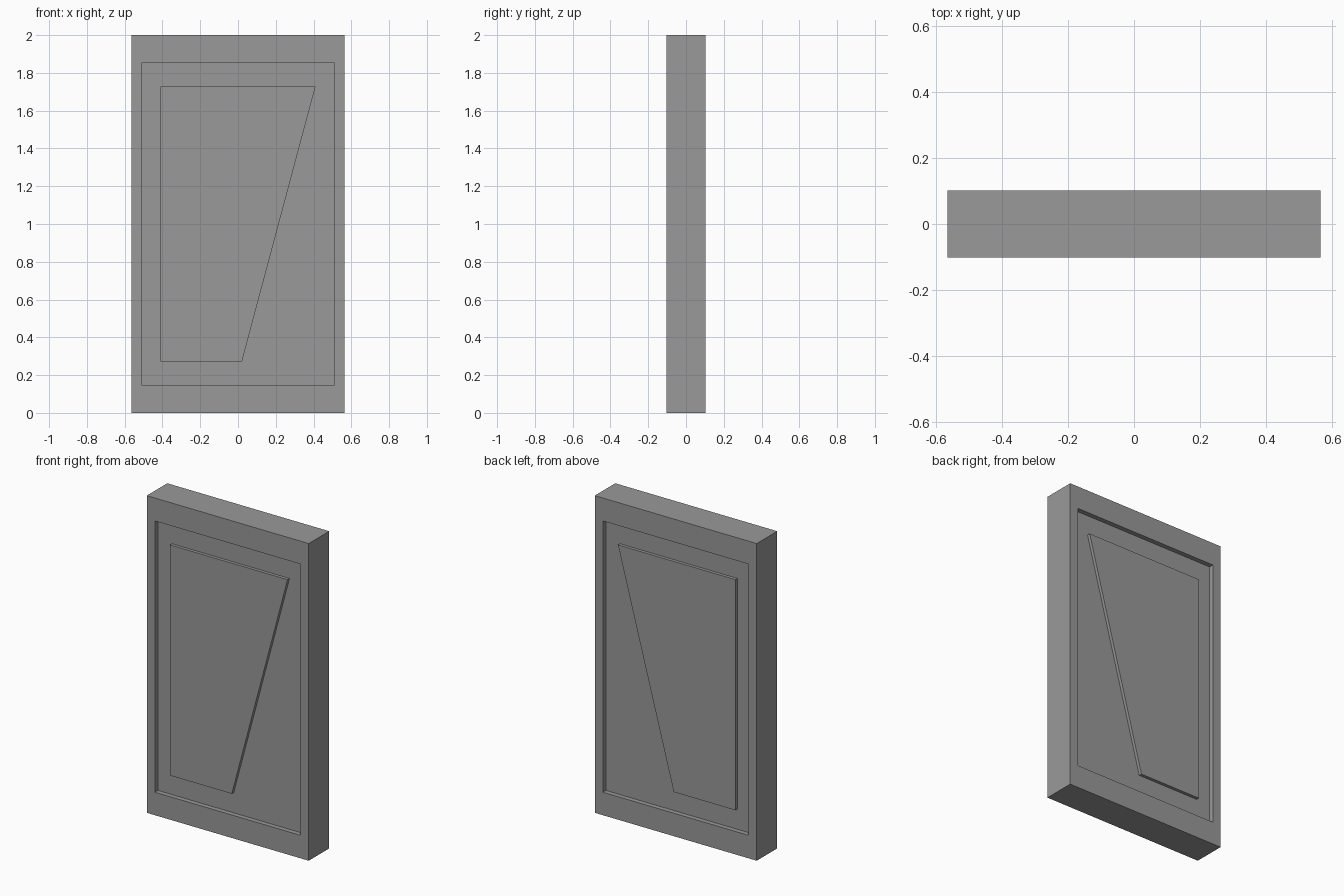
import bpy, bmesh

cube = bpy.data.objects.get("Cube")
if cube:
    bpy.data.objects.remove(cube, do_unlink=True)

HALF_W, HALF_D, HEIGHT = 0.565, 0.102, 2.0
BORDER_X, BORDER_Z = 0.081, 0.145
RECESS, RAISE = 0.03, 0.02

grey = bpy.data.materials.new("mid grey")
grey.use_nodes = True
colour = (0.32, 0.32, 0.32, 1)
grey.diffuse_color = colour
grey.node_tree.nodes["Principled BSDF"].inputs["Base Color"].default_value = colour


def add_object(name, bm):
    bmesh.ops.recalc_face_normals(bm, faces=bm.faces)
    mesh = bpy.data.meshes.new(name)
    bm.to_mesh(mesh)
    bm.free()
    mesh.materials.append(grey)
    obj = bpy.data.objects.new(name, mesh)
    bpy.context.collection.objects.link(obj)
    return obj


# Slab with a rectangular recess sunk into the front and the back
bm = bmesh.new()
bmesh.ops.create_cube(bm, size=2)
for v in bm.verts:
    v.co = (v.co.x * HALF_W, v.co.y * HALF_D, (v.co.z + 1) * HEIGHT / 2)
bm.normal_update()
for face in [f for f in bm.faces if abs(f.normal.y) > 0.9]:
    side = 1 if face.normal.y > 0 else -1
    bmesh.ops.inset_individual(bm, faces=[face], thickness=BORDER_X)
    for v in face.verts:
        v.co.z = BORDER_Z if v.co.z < 1 else HEIGHT - BORDER_Z
    # A zero-width inset gives the recess walls once its face is pushed in
    bmesh.ops.inset_individual(bm, faces=[face], thickness=0)
    for v in face.verts:
        v.co.y = side * (HALF_D - RECESS)
add_object("door_slab", bm)

# Raised panel with a slanted edge, one in each recess
OUTLINE = [(-0.41, 0.273), (0.021, 0.273), (0.41, 1.727), (-0.41, 1.727)]
for name, side in (("front_panel", -1), ("back_panel", 1)):
    bm = bmesh.new()
    base = side * (HALF_D - RECESS)
    face = bm.faces.new([bm.verts.new((x, base, z)) for x, z in OUTLINE])
    raised = bmesh.ops.extrude_face_region(bm, geom=[face], use_keep_orig=True)["geom"]
    bmesh.ops.translate(bm, vec=(0, side * RAISE, 0),
                        verts=[g for g in raised if isinstance(g, bmesh.types.BMVert)])
    add_object(name, bm)
